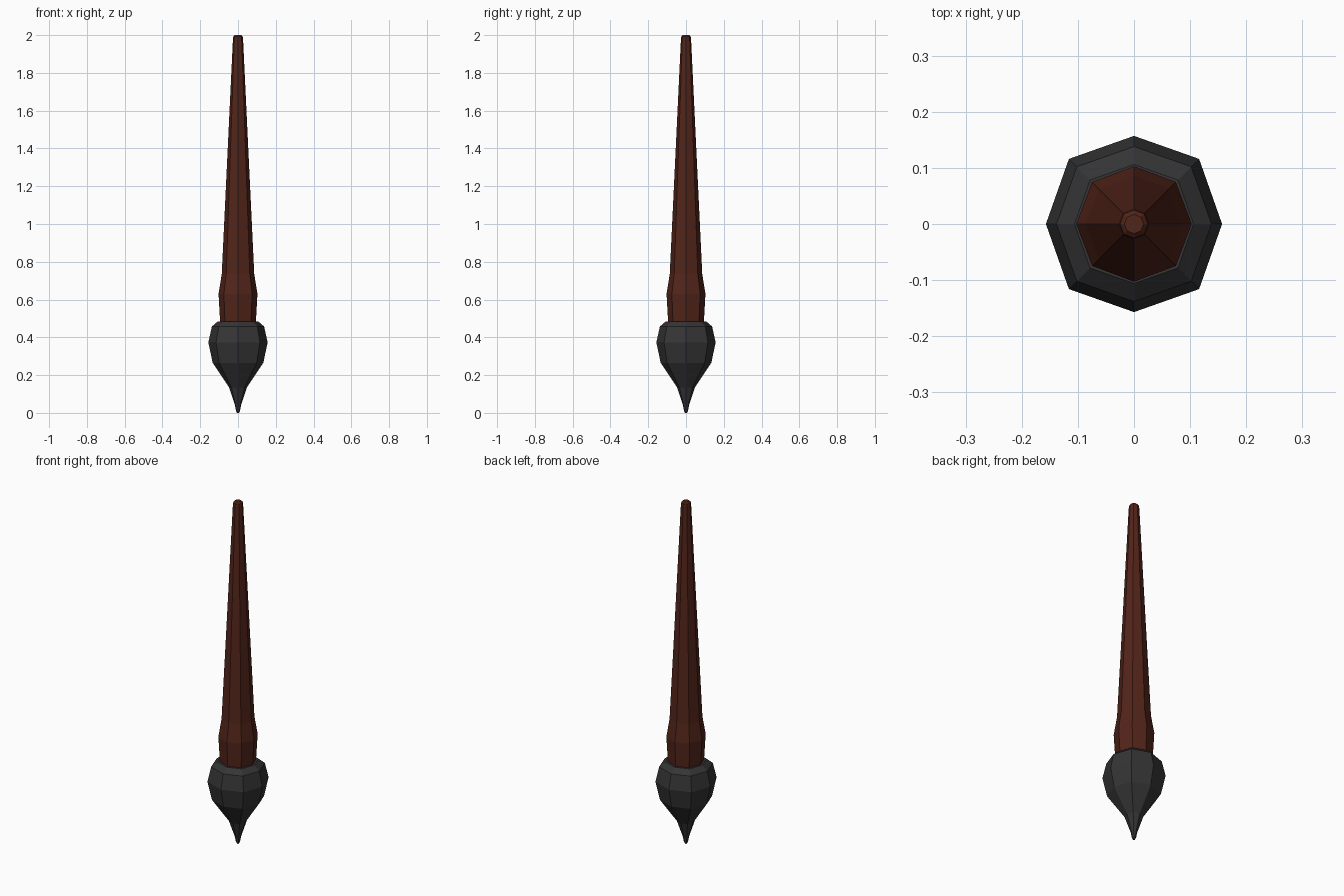
import bpy, bmesh
from math import cos, sin, pi

if "Cube" in bpy.data.objects:
    bpy.data.objects.remove(bpy.data.objects["Cube"])


def material(name, color):
    m = bpy.data.materials.new(name)
    m.diffuse_color = (*color, 1)
    m.use_nodes = True
    m.node_tree.nodes["Principled BSDF"].inputs["Base Color"].default_value = m.diffuse_color
    return m


def lathe(name, profile, mat, bulge, sides=8):
    """Closed, flat-shaded turned part; bulge widens the diagonal corners."""
    bm = bmesh.new()
    rings = []
    for r, z in profile:
        ring = []
        for i in range(sides):
            a = 2 * pi * i / sides
            k = r * (bulge if i % 2 else 1)
            ring.append(bm.verts.new((k * cos(a), k * sin(a), z)))
        rings.append(ring)
    for lo, hi in zip(rings, rings[1:]):
        for i in range(sides):
            j = (i + 1) % sides
            bm.faces.new((lo[i], lo[j], hi[j], hi[i]))
    bm.faces.new(rings[0][::-1])
    bm.faces.new(rings[-1])
    me = bpy.data.meshes.new(name)
    bm.to_mesh(me)
    bm.free()
    me.materials.append(mat)
    ob = bpy.data.objects.new(name, me)
    bpy.context.collection.objects.link(ob)
    return ob


wood = material("dark_wood", (0.085, 0.018, 0.010))
hair = material("dark_bristle", (0.035, 0.035, 0.035))

# Pointed bristle head
lathe("bristles", [(0.006, 0.0), (0.011, 0.012), (0.016, 0.04), (0.047, 0.135),
                   (0.134, 0.265), (0.157, 0.373), (0.138, 0.458), (0.106, 0.485)],
      hair, 1.045)

# Tapered handle with a swollen collar and a bevelled end
lathe("handle", [(0.094, 0.47), (0.103, 0.63), (0.086, 0.735),
                 (0.027, 1.975), (0.025, 1.992), (0.017, 2.0)],
      wood, 1.025)
